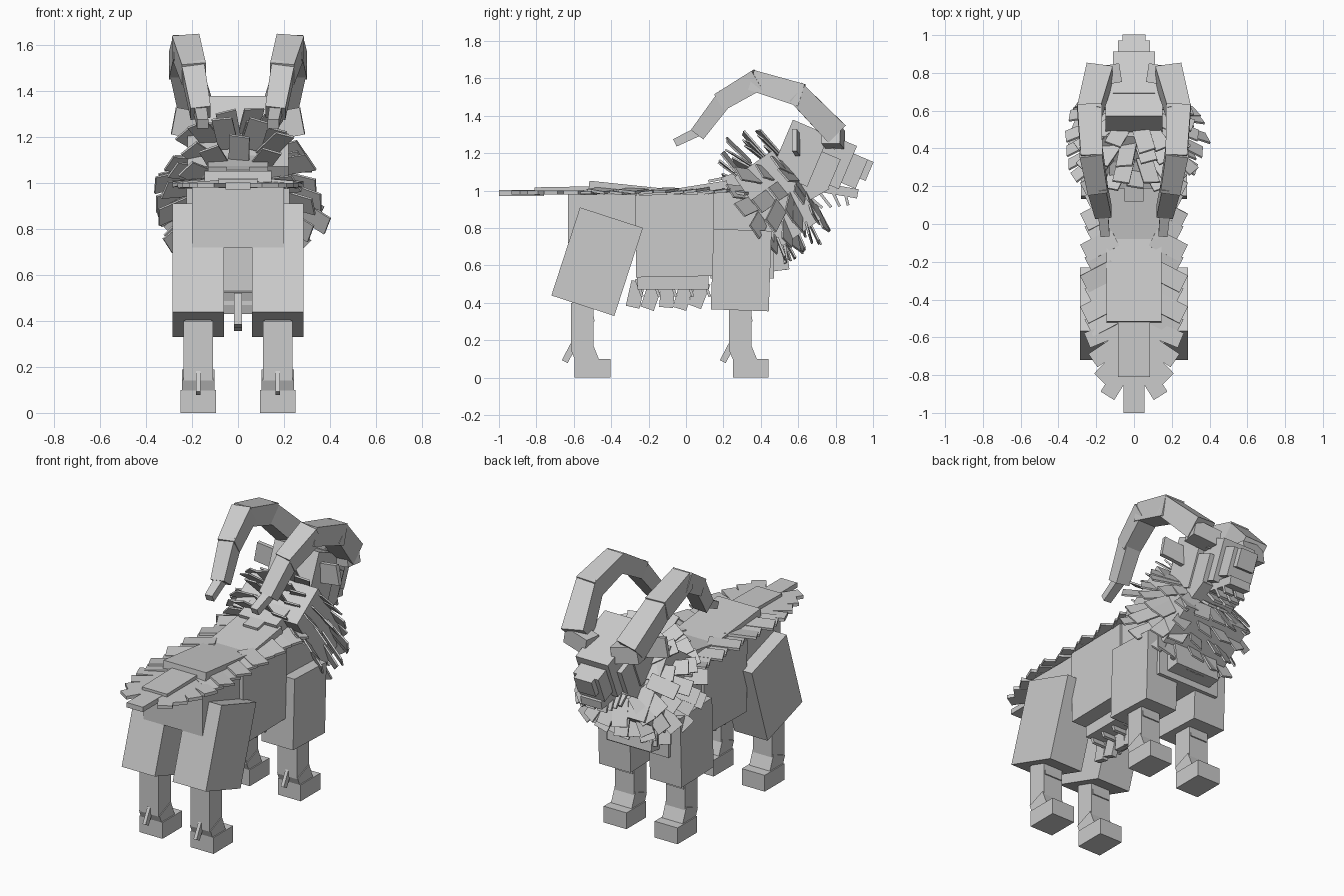
import bpy, bmesh, math, random
from mathutils import Vector, Matrix

random.seed(4)
cube = bpy.data.objects.get("Cube")
if cube:
    bpy.data.objects.remove(cube, do_unlink=True)

coat = bpy.data.materials.new("coat_grey")
coat.use_nodes = True
GREY = (0.6, 0.6, 0.6, 1)
coat.diffuse_color = GREY
coat.node_tree.nodes["Principled BSDF"].inputs["Base Color"].default_value = GREY


def part(name, blocks):
    """One object from blocks of (matrix, size, taper); taper scales the +z end."""
    bm = bmesh.new()
    for matrix, size, taper in blocks:
        verts = bmesh.ops.create_cube(bm, size=1)["verts"]
        for v in verts:
            k = taper if v.co.z > 0 else 1
            v.co = matrix @ Vector((v.co.x * size[0] * k, v.co.y * size[1] * k, v.co.z * size[2]))
    bmesh.ops.recalc_face_normals(bm, faces=bm.faces)
    mesh = bpy.data.meshes.new(name)
    bm.to_mesh(mesh)
    bm.free()
    mesh.materials.append(coat)
    ob = bpy.data.objects.new(name, mesh)
    bpy.context.scene.collection.objects.link(ob)


def block(loc, size, pitch=0):
    """Box turned about the x axis."""
    return (Matrix.Translation(loc) @ Matrix.Rotation(math.radians(pitch), 4, "X"), size, 1)


def strut(a, b, normal, width, thick, taper=1):
    """Box running from a to b with its thin side along normal."""
    a, b = Vector(a), Vector(b)
    z = (b - a).normalized()
    x = z.cross(Vector(normal)).normalized()
    y = z.cross(x)
    m = Matrix((x, y, z)).transposed().to_4x4()
    m.translation = (a + b) / 2
    return (m, (width, thick, (b - a).length), taper)


# Trunk
part("rump", [block((0, -0.44, 0.85), (0.40, 0.38, 0.26))])
part("barrel", [block((0, -0.06, 0.76), (0.45, 0.42, 0.44), 1)])
part("chest", [block((0, 0.30, 0.76), (0.42, 0.34, 0.46)),
               block((0, 0.47, 0.74), (0.30, 0.12, 0.34), 8)])
part("belly_plate", [block((0, -0.07, 0.51), (0.26, 0.38, 0.08))])
part("back_saddle", [block((0, -0.30, 1.005), (0.29, 0.44, 0.05), -6),
                     block((0, 0.07, 1.0), (0.29, 0.31, 0.06), 9),
                     block((0, 0.28, 1.05), (0.26, 0.16, 0.10), 20)])
part("tail", [block((0, -0.66, 1.0), (0.17, 0.30, 0.04), 1),
              block((0, -0.88, 0.987), (0.11, 0.24, 0.03))])

# Legs, hind and fore
for s, side in ((1, "left"), (-1, "right")):
    x = 0.173 * s
    part(side + "_thigh", [block((x, -0.475, 0.62), (0.225, 0.354, 0.495), -18)])
    part(side + "_shoulder", [block((x, 0.295, 0.575), (0.215, 0.31, 0.43), -2)])
    for y0, leg in ((-0.5, "hind"), (0.345, "fore")):
        part(f"{side}_{leg}_leg", [block((x, y0 - 0.055, 0.27), (0.13, 0.12, 0.26)),
                                   block((x, y0 - 0.05, 0.36), (0.115, 0.10, 0.14), 10),
                                   block((x, y0 - 0.035, 0.11), (0.14, 0.12, 0.12), 22)])
        part(f"{side}_{leg}_hoof", [block((x, y0, 0.05), (0.155, 0.19, 0.10))])
        part(f"{side}_{leg}_dewclaw", [block((x, y0 - 0.125, 0.13), (0.02, 0.035, 0.10), -28)])

# Belly fringe
part("belly_fringe", [block((0, -0.27 + 0.085 * i, 0.445 - 0.01 * (i % 2)),
                            (0.035, 0.075, 0.14), random.uniform(-24, 24)) for i in range(5)]
     + [block((0, -0.25 + 0.09 * i, 0.48), (0.2, 0.015, 0.1), 20) for i in range(5)])

# Fringe down the back and around the tail
tufts = []
for s in (1, -1):
    for i in range(11):
        y = -0.52 + 0.082 * i
        a = Vector((0.1 * s, y + 0.04, 1.0 + 0.008 * (i % 2)))
        d = Vector((0.145 * s, -0.075, -0.012)) * (1.12 if i % 2 else 0.95)
        tufts.append(strut(a, a + d, (0, random.uniform(-0.2, 0.2), 1), 0.10, 0.015))
    for i in range(4):
        ang = math.radians(32 + 12 * i)
        a = Vector((0.035 * s, -0.74 + 0.07 * i, 0.99))
        d = Vector((math.sin(ang) * s, -math.cos(ang), 0)) * (0.2 + 0.01 * i)
        tufts.append(strut(a, a + d, (0, 0, 1), 0.085, 0.02))
tufts.append(strut((0, 0.32, 1.09), (0, 0.12, 1.05), (0, 0, 1), 0.10, 0.015))
part("back_fringe", tufts)

# Neck, with its own tilted axes
tilt = math.radians(35)
up = Vector((0, -math.sin(tilt), math.cos(tilt)))
fwd = Vector((0, math.cos(tilt), math.sin(tilt)))
right = Vector((1, 0, 0))
centre = Vector((0, 0.49, 0.96))
part("neck", [block(centre, (0.44, 0.25, 0.45), 35),
              block((0, 0.61, 1.08), (0.28, 0.2, 0.28), 30)])

# Mane in rings of flat tufts, upright on top and swept back at the sides
mane = []
for offset, reach, sweep, count in ((-0.09, 0.35, 0.09, 15), (-0.01, 0.38, 0.08, 16),
                                    (0.07, 0.36, 0.05, 16), (0.14, 0.33, 0.02, 15)):
    for i in range(count):
        t = 2 * math.pi * (i + random.uniform(0.25, 0.75)) / count
        flank = abs(math.cos(t))
        radial = right * math.cos(t) + up * math.sin(t) * (1.08 if math.sin(t) > 0 else 0.9)
        r = reach * random.uniform(0.88, 1.05)
        base = centre + fwd * offset + radial * (r - 0.17)
        tip = centre + fwd * (offset - 0.01 - sweep * flank) + radial * r
        tip.z -= 0.03 * flank
        facing = fwd + radial * 0.4 + right * random.uniform(-0.3, 0.3)
        mane.append(strut(base, tip, facing, 0.09, 0.01))
part("mane", mane)

# Chest fringe hanging under the mane
part("chest_fringe", [strut((x, 0.53 - abs(x) * 0.2, 0.74), (x * 1.15, 0.53, 0.56 + abs(x) * 0.4),
                            (0, 1, 0.2), 0.08, 0.012) for x in (-0.2, -0.12, -0.04, 0.04, 0.12, 0.2)])

# Head, pitched down towards the nose
part("skull", [block((0, 0.61, 1.2), (0.30, 0.21, 0.30), -23)])
part("face", [block((0, 0.755, 1.17), (0.22, 0.24, 0.25), -23)])
part("brow", [block((0, 0.74, 1.27), (0.26, 0.14, 0.05), -23)])
part("muzzle", [block((0, 0.875, 1.115), (0.17, 0.14, 0.17), -23)])
part("nose", [block((0, 0.94, 1.12), (0.12, 0.09, 0.11), -23)])
part("jaw", [block((0, 0.82, 1.0), (0.14, 0.20, 0.05), -10)])
part("beard", [block((x, 0.69 + 0.055 * i, 0.94 + 0.01 * i), (0.06, 0.015, 0.10), 50 - 12 * i)
               for i in range(4) for x in (-0.04, 0.04)])

# Horns and ears: (x, y, z, width, thickness) along each curl
curl = ((0.185, 0.785, 1.325, 0.14, 0.13), (0.235, 0.60, 1.515, 0.13, 0.125),
        (0.225, 0.37, 1.585, 0.12, 0.115), (0.195, 0.20, 1.485, 0.10, 0.095),
        (0.165, 0.075, 1.32, 0.055, 0.05), (0.155, -0.04, 1.265, 0, 0))
for s, side in ((1, "left"), (-1, "right")):
    horn = []
    for p, q in zip(curl, curl[1:]):
        a, b = (Vector((c[0] * s, c[1], c[2])) for c in (p, q))
        step = (b - a).normalized() * 0.02
        horn.append(strut(a - step, b + step, step.cross(right), p[3], p[4], 0.88))
    horn.append(strut((0.08 * s, 0.80, 1.27), (0.24 * s, 0.775, 1.30), (0, 0, 1), 0.10, 0.10))
    part(side + "_horn", horn)
    part(side + "_ear", [strut((0.12 * s, 0.6, 1.24), (0.28 * s, 0.58, 1.27), (0, 1, 0), 0.12, 0.025)])
    part(side + "_cheek", [block((0.125 * s, 0.72, 1.12), (0.03, 0.16, 0.17), -23)])
